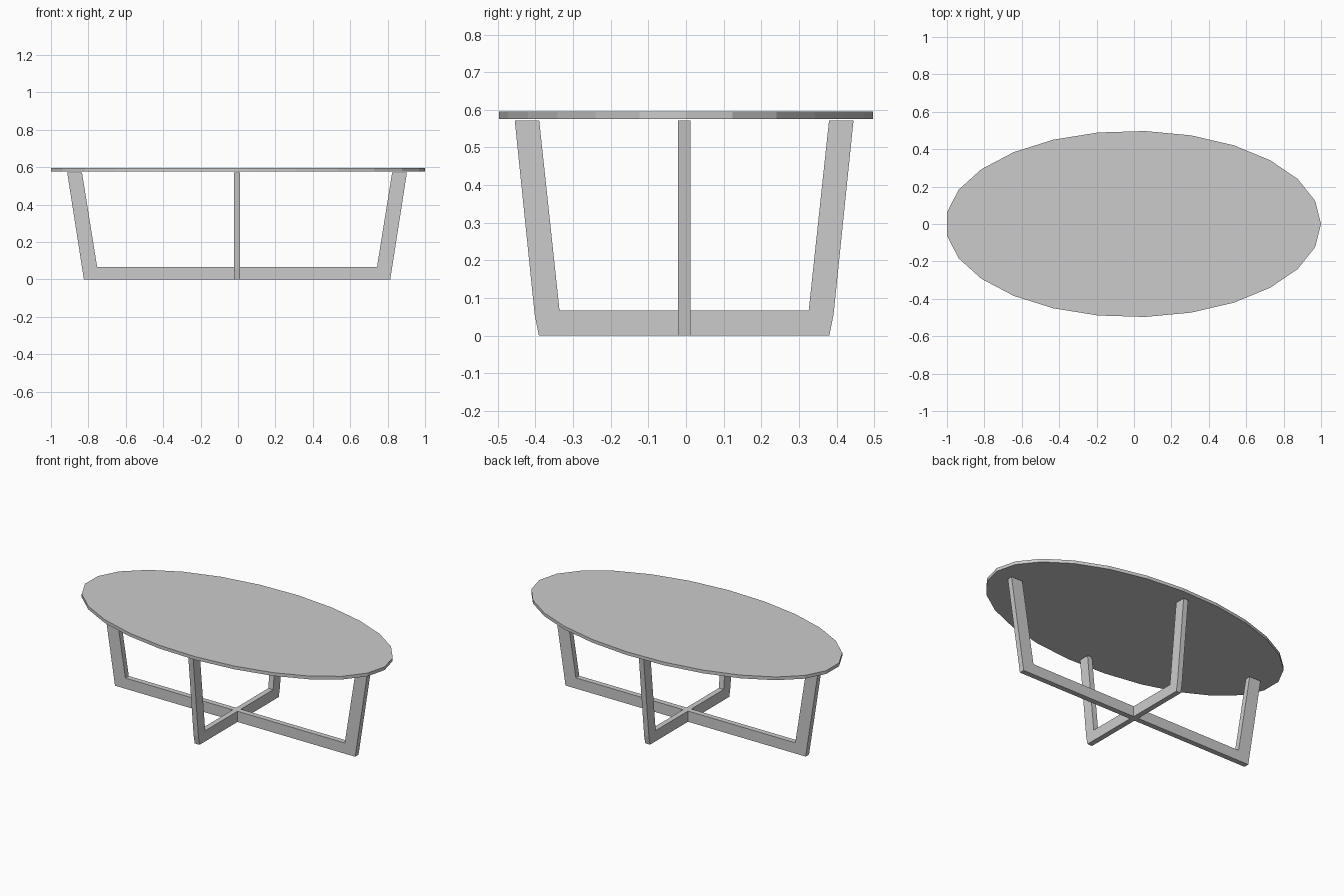
import bpy, bmesh, math
from mathutils import Vector

if "Cube" in bpy.data.objects:
    bpy.data.objects.remove(bpy.data.objects["Cube"])

CENTRE = -0.005   # the base sits a hair off the top's centre
THICK = 0.033


def extrude(name, pts, vec):
    """Flat polygon extruded along vec into a closed solid."""
    bm = bmesh.new()
    face = bm.faces.new([bm.verts.new(p) for p in pts])
    res = bmesh.ops.extrude_face_region(bm, geom=[face], use_keep_orig=True)
    moved = [v for v in res["geom"] if isinstance(v, bmesh.types.BMVert)]
    bmesh.ops.translate(bm, verts=moved, vec=Vector(vec))
    bmesh.ops.recalc_face_normals(bm, faces=bm.faces)
    mesh = bpy.data.meshes.new(name)
    bm.to_mesh(mesh)
    bm.free()
    obj = bpy.data.objects.new(name, mesh)
    bpy.context.collection.objects.link(obj)
    return obj


def u_profile(outer, inner):
    """Half profile (offset, height) mirrored into a U outline."""
    half = outer + inner
    return half + [(-u, z) for u, z in reversed(half)]


# Oval top: 25-sided ellipse
SIDES = 25
top = []
for i in range(SIDES):
    a = 2 * math.pi * i / SIDES
    top.append((1.004 * math.cos(a) - 0.004, 0.498 * math.sin(a), 0.576))
extrude("table_top", top, (0, 0, 0.02))

# Long U-shaped frame running along x
long_u = u_profile([(0.819, 0), (0.908, 0.571)], [(0.829, 0.571), (0.748, 0.066)])
extrude("long_leg_frame",
        [(u + CENTRE, CENTRE - THICK / 2, z) for u, z in long_u], (0, THICK, 0))

# Short U-shaped frame running along y, with a slight kink at the foot
short_u = u_profile([(0.386, 0), (0.397, 0.055), (0.450, 0.571)],
                    [(0.385, 0.571), (0.331, 0.066)])
extrude("short_leg_frame",
        [(CENTRE - THICK / 2, u + CENTRE, z) for u, z in short_u], (THICK, 0, 0))
